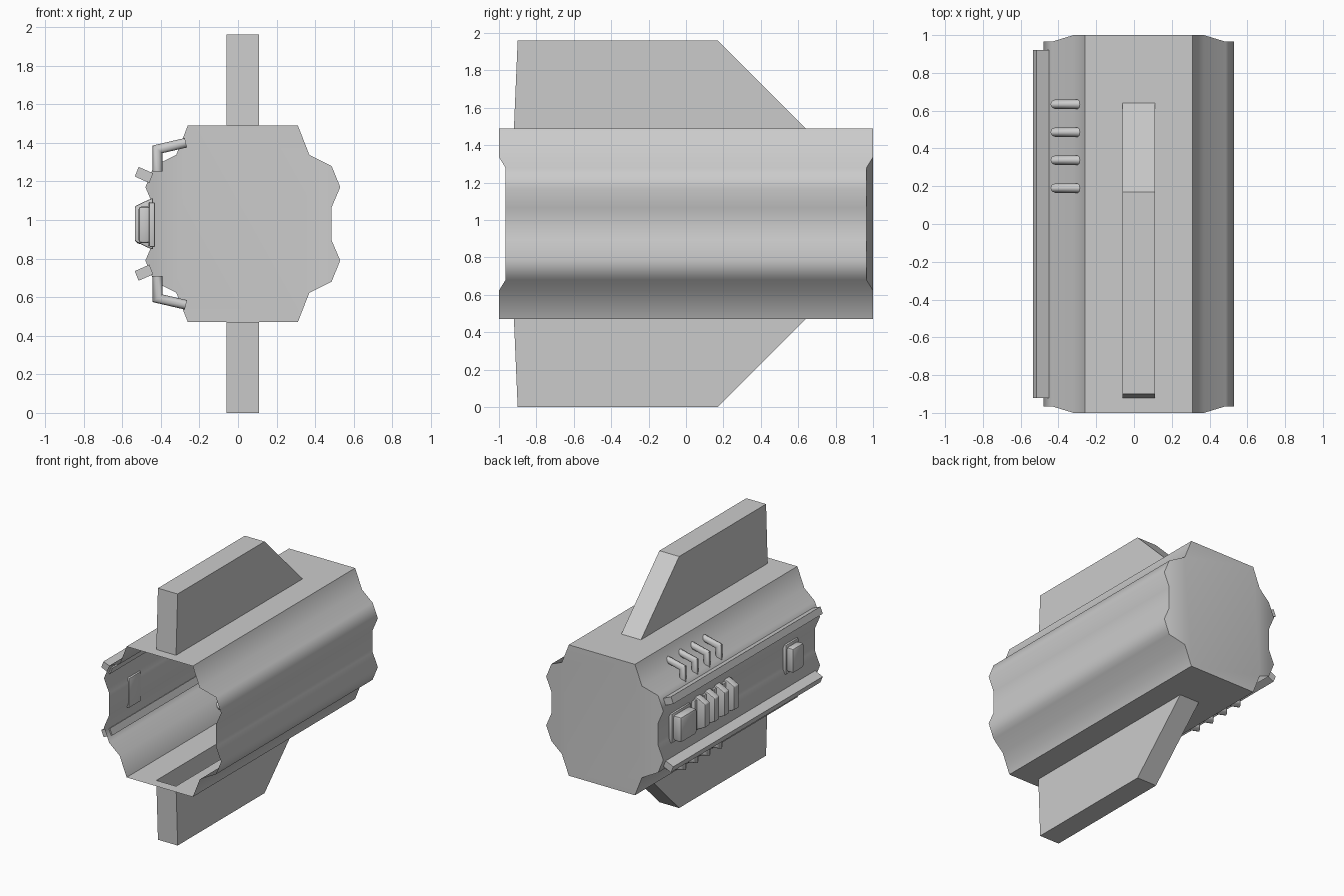
import bpy, bmesh, math
from mathutils import Vector

if "Cube" in bpy.data.objects:
    bpy.data.objects.remove(bpy.data.objects["Cube"])

CX, CZ = 0.025, 0.98          # axis of the hull
FX0, FX1, FY0, FY1 = -0.06, 0.11, -0.92, 0.64   # fin footprint


def finish(bm, name, angle=None):
    bmesh.ops.remove_doubles(bm, verts=bm.verts, dist=1e-5)
    bmesh.ops.recalc_face_normals(bm, faces=bm.faces)
    me = bpy.data.meshes.new(name)
    bm.to_mesh(me)
    bm.free()
    ob = bpy.data.objects.new(name, me)
    bpy.context.collection.objects.link(ob)
    if angle:
        bpy.ops.object.select_all(action='DESELECT')
        ob.select_set(True)
        bpy.context.view_layer.objects.active = ob
        bpy.ops.object.shade_smooth_by_angle(angle=math.radians(angle))
    return ob


def bevelled_box(name, lo, hi, bevel):
    bm = bmesh.new()
    bmesh.ops.create_cube(bm, size=1)
    for v in bm.verts:
        v.co = [(a + b) / 2 + c * (b - a) for a, b, c in zip(lo, hi, v.co)]
    if bevel:
        bmesh.ops.bevel(bm, geom=bm.edges[:], offset=bevel, segments=2,
                        profile=0.5, affect='EDGES')
    return finish(bm, name, 40)


def prism(name, xz, y0, y1, bevel=0.0):
    """Extrude an x-z outline along y."""
    bm = bmesh.new()
    f = bm.faces.new([bm.verts.new((x, y0, z)) for x, z in xz])
    ext = bmesh.ops.extrude_face_region(bm, geom=[f])['geom']
    for v in ext:
        if isinstance(v, bmesh.types.BMVert):
            v.co.y = y1
    if bevel:
        bmesh.ops.bevel(bm, geom=bm.edges[:], offset=bevel, segments=2,
                        profile=0.5, affect='EDGES')
    return finish(bm, name, 40 if bevel else None)


def tube(name, path, y, radius, sides=8):
    """Mitred round bar following an x-z path at a given y."""
    bm = bmesh.new()
    p = [Vector((a, 0, b)) for a, b in path]
    rings = []
    for i, c in enumerate(p):
        d0 = (p[i] - p[i - 1]).normalized() if i else None
        d1 = (p[i + 1] - p[i]).normalized() if i < len(p) - 1 else None
        t = ((d0 or d1) + (d1 or d0)).normalized()
        n = Vector((-t.z, 0, t.x))
        k = 1 / max(0.4, t.dot(d0 or d1))
        rings.append([bm.verts.new(c + Vector((0, y, 0))
                      + n * (radius * k * math.cos(a)) + Vector((0, radius * math.sin(a), 0)))
                      for a in [2 * math.pi * j / sides for j in range(sides)]])
    for a, b in zip(rings, rings[1:]):
        for j in range(sides):
            bm.faces.new((a[j], a[(j + 1) % sides], b[(j + 1) % sides], b[j]))
    bm.faces.new(rings[0])
    bm.faces.new(rings[-1])
    return finish(bm, name, 50)


# Hull: fluted shell, open at the front and capped at the back
half = [(0.285, 0.51, 1.0), (0.345, 0.357, 1.0), (0.46, 0.30, 0.965),
        (0.505, 0.19, 0.965), (0.46, 0.085, 0.965)]
half += [(x, -z, e) for x, z, e in reversed(half)]
ring = half + [(-x, z, e) for x, z, e in reversed(half)]
n = len(ring)
bm = bmesh.new()
front = [bm.verts.new((CX + x, -e, CZ + z)) for x, z, e in ring]
back = [bm.verts.new((CX + x, e, CZ + z)) for x, z, e in ring]
for i in range(n):
    j = (i + 1) % n
    if i not in (9, 19):
        bm.faces.new((front[i], front[j], back[j], back[i]))
# top and bottom panels with the fin slots left open
for i in (9, 19):
    j = (i + 1) % n
    outer = [front[i], front[j], back[j], back[i]]
    z = outer[0].co.z
    inner = [bm.verts.new((FX0 if v.co.x < CX else FX1,
                           FY0 if v.co.y < 0 else FY1, z)) for v in outer]
    for k in range(4):
        m = (k + 1) % 4
        bm.faces.new((outer[k], outer[m], inner[m], inner[k]))
# back cap: flat middle and two sloping sides
bm.faces.new([back[i] for i in (0, 1, 8, 9, 10, 11, 18, 19)])
bm.faces.new(back[1:9])
bm.faces.new(back[11:19])
finish(bm, "hull", 60)

# Fins, hollow and open towards the hull
for name, s in (("top_fin", 1), ("bottom_fin", -1)):
    prof = [(FY0, 0.51), (-0.90, 0.98), (0.17, 0.98), (FY1, 0.51)]
    bm = bmesh.new()
    a, b = [[bm.verts.new((x, y, CZ + s * h)) for y, h in prof] for x in (FX0, FX1)]
    bm.faces.new(a)
    bm.faces.new(b)
    for k in range(3):
        bm.faces.new((a[k], a[k + 1], b[k + 1], b[k]))
    finish(bm, name)

# Rails and bent grab bars, mirrored above and below the axis
for label, s in (("upper", 1), ("lower", -1)):
    rail = [(-0.515, 0.295), (-0.535, 0.245), (-0.46, 0.212), (-0.44, 0.262)]
    prism(label + "_rail", [(x, CZ + s * z) for x, z in rail], -0.92, 0.92)
    bar = [(-0.27, 0.42), (-0.417, 0.386), (-0.417, 0.27)]
    for k in range(4):
        tube(f"{label}_grab_bar_{k + 1}", [(x, CZ + s * z) for x, z in bar],
             0.19 + 0.148 * k, 0.025)

# Side latch near the front: flange and raised block
bevelled_box("latch_flange", (-0.46, -0.73, 0.86), (-0.43, -0.575, 1.09), 0.006)
bevelled_box("latch_block", (-0.515, -0.72, 0.88), (-0.455, -0.585, 1.07), 0.015)

# Side housing near the back
bevelled_box("housing_flange", (-0.46, 0.60, 0.86), (-0.43, 0.83, 1.09), 0.006)
bevelled_box("housing_block", (-0.53, 0.615, 0.875), (-0.455, 0.815, 1.075), 0.02)

# Row of bent ribs, each on its own backing plate
rib = [(-0.44, 0.135), (-0.485, 0.115), (-0.535, 0.09)]
outline = rib + [(x, -z) for x, z in reversed(rib)]
for k in range(4):
    y = 0.14 + 0.12 * k
    prism(f"rib_{k + 1}", [(x, CZ + z) for x, z in outline], y - 0.03, y + 0.03, 0.008)
    bevelled_box(f"rib_plate_{k + 1}", (-0.465, y - 0.055, 0.865),
                 (-0.432, y + 0.055, 1.09), 0.005)
